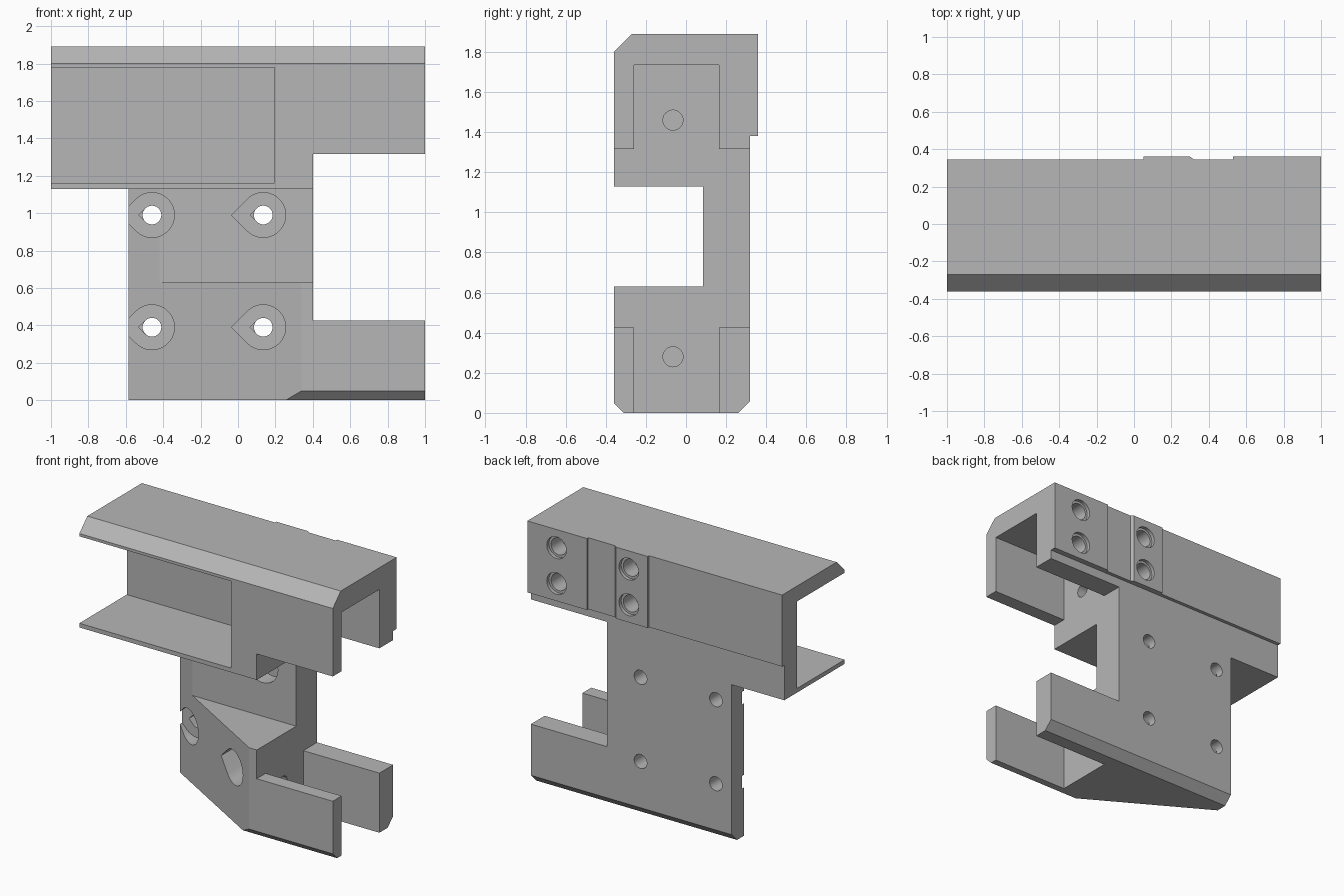
import bpy, bmesh, math
from mathutils import Vector

cube = bpy.data.objects.get("Cube")
if cube:
    bpy.data.objects.remove(cube, do_unlink=True)

grey = bpy.data.materials.new("plain grey")
grey.use_nodes = True
grey.diffuse_color = (0.47, 0.47, 0.47, 1)
grey.node_tree.nodes["Principled BSDF"].inputs["Base Color"].default_value = (0.47, 0.47, 0.47, 1)


def prism(name, outline, axis, start, end):
    """Extrude a 2D outline along x (outline y,z), y (outline x,z) or z (outline x,y)."""
    place = {"x": lambda a, b: (start, a, b),
             "y": lambda a, b: (a, start, b),
             "z": lambda a, b: (a, b, start)}[axis]
    step = Vector([(end - start) * (axis == k) for k in "xyz"])
    bm = bmesh.new()
    face = bm.faces.new([bm.verts.new(place(a, b)) for a, b in outline])
    out = bmesh.ops.extrude_face_region(bm, geom=[face])
    bmesh.ops.translate(bm, vec=step, verts=[v for v in out["geom"] if isinstance(v, bmesh.types.BMVert)])
    bmesh.ops.recalc_face_normals(bm, faces=bm.faces)
    mesh = bpy.data.meshes.new(name)
    bm.to_mesh(mesh)
    bm.free()
    mesh.materials.append(grey)
    obj = bpy.data.objects.new(name, mesh)
    bpy.context.collection.objects.link(obj)
    return obj


def box(name, x, y, z):
    return prism(name, [(x[0], y[0]), (x[1], y[0]), (x[1], y[1]), (x[0], y[1])], "z", *z)


def circle(a, b, r, n=40):
    return [(a + r * math.cos(math.tau * i / n), b + r * math.sin(math.tau * i / n)) for i in range(n)]


def teardrop(a, b, r, n=30):
    """Round outline with a right-angled point towards -x."""
    arc = [math.radians(-135 + 270 * i / n) for i in range(n + 1)]
    return [(a + r * math.cos(t), b + r * math.sin(t)) for t in arc] + [(a - r * math.sqrt(2), b)]


def combine(tool, operation="DIFFERENCE"):
    bpy.context.view_layer.objects.active = body
    mod = body.modifiers.new(tool.name, "BOOLEAN")
    mod.operation, mod.solver, mod.object = operation, "EXACT", tool
    bpy.ops.object.modifier_apply(modifier=mod.name)
    bpy.data.objects.remove(tool, do_unlink=True)


# Main body: side profile with edge chamfers and the front recess
side = [(-0.31, 0), (0.26, 0), (0.32, 0.06), (0.32, 1.38), (0.345, 1.38), (0.345, 1.89),
        (-0.27, 1.89), (-0.36, 1.80), (-0.36, 1.13), (0.085, 1.13), (0.085, 0.63),
        (-0.36, 0.63), (-0.36, 0.05)]
body = prism("bracket_body", side, "x", -1, 1)

# Raised pads on the back, one with a sloped edge
combine(prism("middle_pad", [(0.05, 0.3), (0.32, 0.3), (0.32, 0.345), (0.30, 0.36), (0.05, 0.36)],
              "z", 1.38, 1.89), "UNION")
combine(box("end_pad", (0.53, 1), (0.3, 0.36), (1.38, 1.89)), "UNION")

# Side openings that leave the narrower web
combine(box("side_gap", (0.4, 1.2), (-0.6, 0.6), (0.425, 1.315)))
combine(box("under_gap", (-1.2, -0.585), (-0.6, 0.6), (-0.2, 1.13)))

# Diagonal front of the lower block and web
combine(prism("diagonal_cut", [(0.511, -0.46), (-0.7, 0.249), (-0.7, -0.46)], "z", -0.2, 1.13))

# Front pocket and the two end channels
combine(box("pocket", (-1.2, 0.195), (-0.6, 0.175), (1.16, 1.78)))
combine(box("upper_channel", (0.4, 1.2), (-0.26, 0.165), (1.2, 1.735)))
combine(box("lower_channel", (0.4, 1.2), (-0.26, 0.165), (-0.2, 0.6)))

# Counterbored mounting holes through the web
for x in (-0.46, 0.135):
    for z in (0.39, 0.99):
        combine(prism("counterbore", teardrop(x, z, 0.12), "y", -0.6, 0.205))
        combine(prism("relief", teardrop(x, z, 0.05), "y", 0.15, 0.26))
        combine(prism("bolt_hole", circle(x, z, 0.05), "y", 0.1, 0.5))

# Blind holes in the channel end walls
for z in (0.28, 1.46):
    combine(prism("end_hole", circle(-0.065, z, 0.05), "x", 0.29, 0.5))

# Blind holes with a stepped rim in the back pads
for x in (0.2, 0.77):
    for z in (1.505, 1.76):
        combine(prism("rim", circle(x, z, 0.077), "y", 0.335, 0.5))
        combine(prism("pad_hole", circle(x, z, 0.06), "y", 0.21, 0.5))

# Crisp flats, smooth bores
bpy.ops.object.select_all(action="DESELECT")
body.select_set(True)
bpy.context.view_layer.objects.active = body
bpy.ops.object.shade_smooth_by_angle(angle=math.radians(25))
